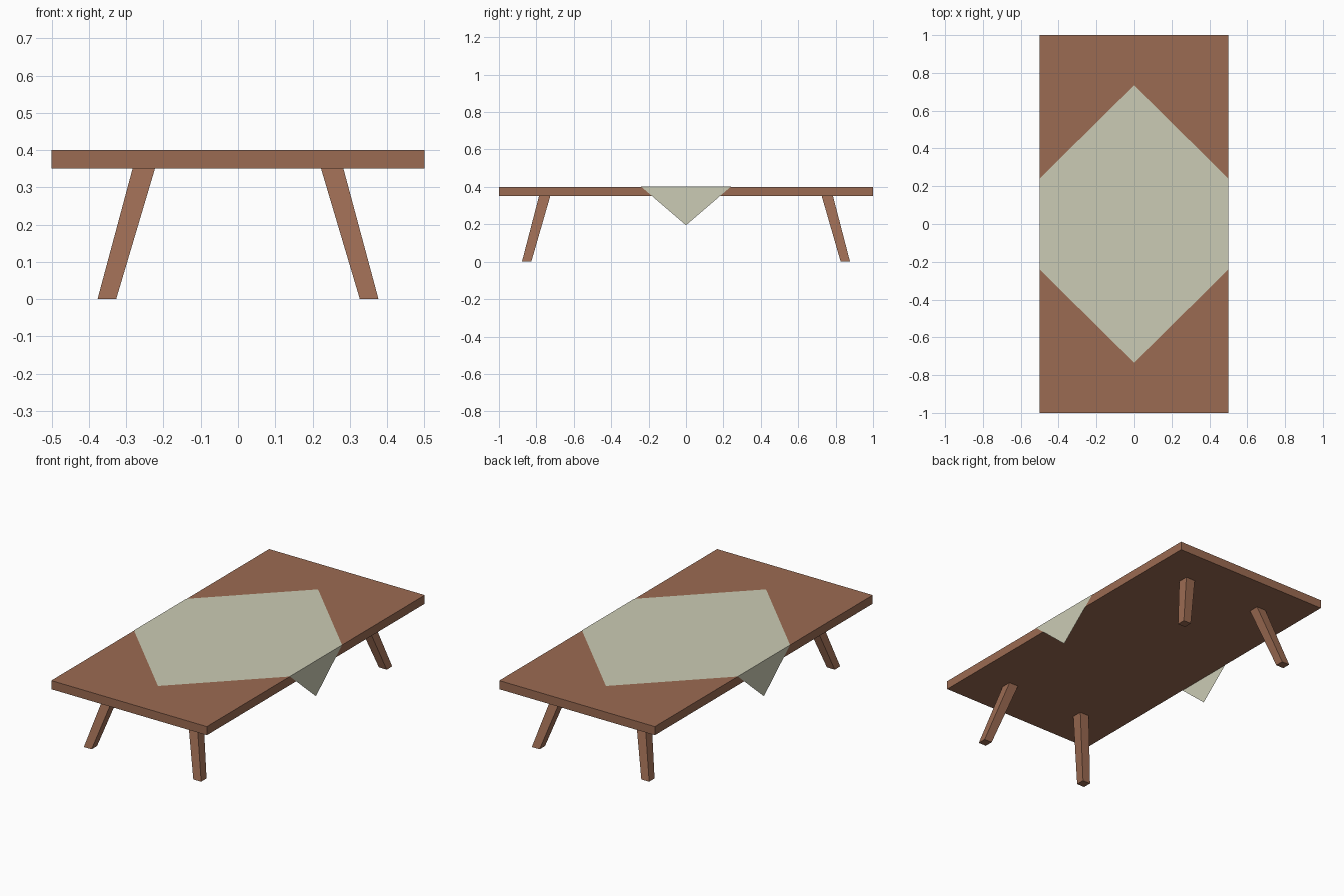
import bpy

if "Cube" in bpy.data.objects:
    bpy.data.objects.remove(bpy.data.objects["Cube"])

def material(name, rgb):
    m = bpy.data.materials.new(name)
    m.diffuse_color = (*rgb, 1)
    m.use_nodes = True
    m.node_tree.nodes["Principled BSDF"].inputs["Base Color"].default_value = m.diffuse_color
    return m

wood = material("brown wood", (0.33, 0.147, 0.085))
linen = material("cream linen", (0.6, 0.6, 0.46))

def mesh_object(name, verts, faces, mat):
    me = bpy.data.meshes.new(name)
    me.from_pydata(verts, [], faces)
    me.materials.append(mat)
    ob = bpy.data.objects.new(name, me)
    bpy.context.collection.objects.link(ob)
    return ob

BOX_FACES = [(3, 2, 1, 0), (4, 5, 6, 7)] + [(i, (i + 1) % 4, (i + 1) % 4 + 4, i + 4) for i in range(4)]

def frustum(name, bottom, top, mat):
    """Box between two level rectangles given as (x, y, z, half_x, half_y)."""
    verts = [(x + sx * hx, y + sy * hy, z)
             for x, y, z, hx, hy in (bottom, top)
             for sx, sy in ((-1, -1), (1, -1), (1, 1), (-1, 1))]
    return mesh_object(name, verts, BOX_FACES, mat)

# Table top
frustum("table_top", (0, 0, 0.35, 0.5, 1), (0, 0, 0.4, 0.5, 1), wood)

# Four splayed, tapered legs
for sy, end in ((-1, "front"), (1, "back")):
    for sx, side in ((-1, "left"), (1, "right")):
        frustum(f"{end}_{side}_leg",
                (sx * 0.352, sy * 0.852, 0, 0.025, 0.025),
                (sx * 0.253, sy * 0.756, 0.35, 0.03, 0.03), wood)

# Diamond cloth: flat hexagon on top, a triangular flap over each long edge
X, Z = 0.501, 0.401
mesh_object("table_cloth",
            [(0, -0.735, Z), (X, -0.24, Z), (X, 0.24, Z),
             (0, 0.735, Z), (-X, 0.24, Z), (-X, -0.24, Z),
             (X, 0, 0.195), (-X, 0, 0.195)],
            [(0, 1, 2, 3, 4, 5), (1, 6, 2), (4, 7, 5)], linen)
